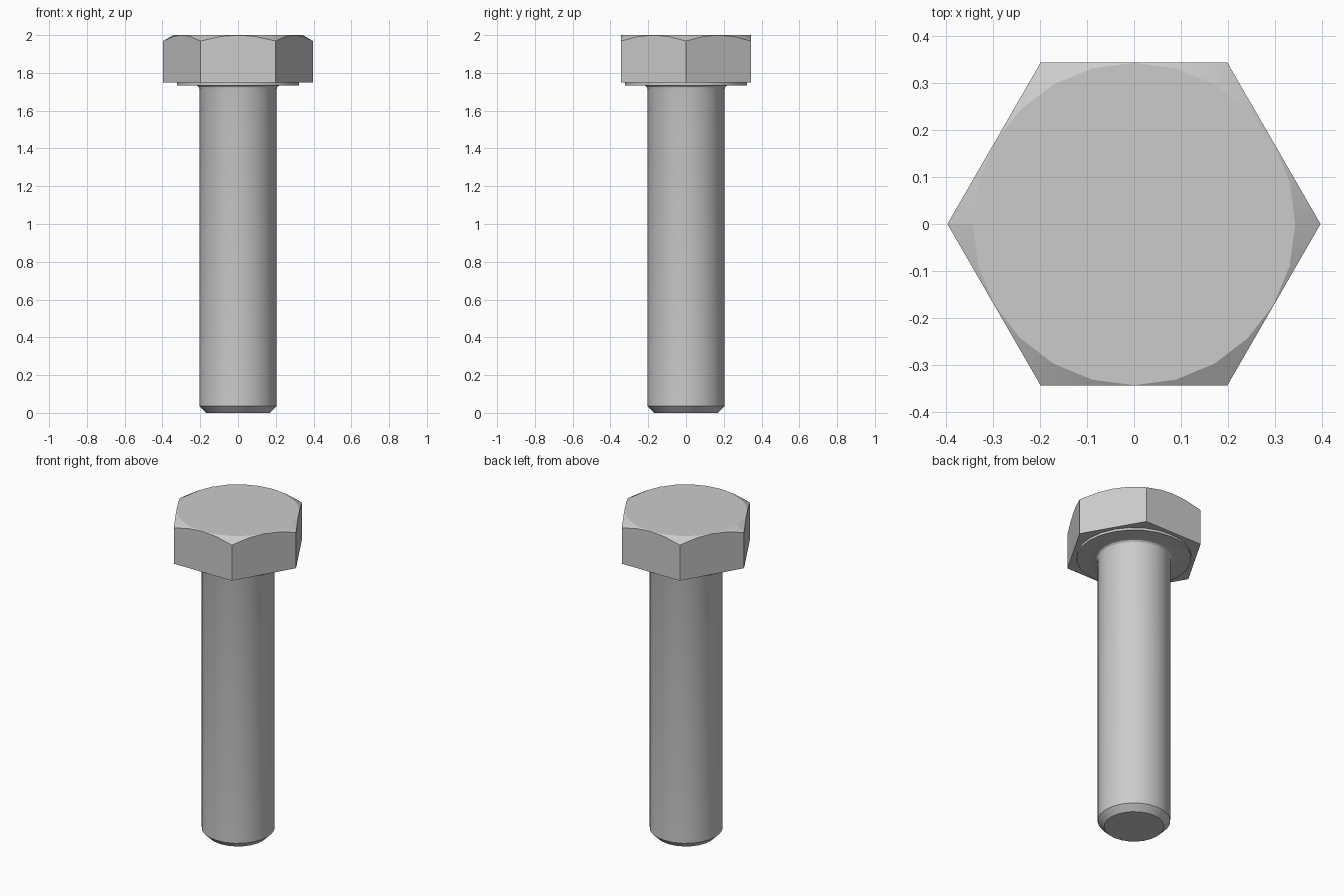
import bpy, bmesh
from math import cos, sin, pi, radians

if "Cube" in bpy.data.objects:
    bpy.data.objects.remove(bpy.data.objects["Cube"])

SEGMENTS = 24


def lathe(name, profile, sides=SEGMENTS):
    """Closed solid of revolution from (radius, z) points listed bottom to top."""
    bm = bmesh.new()
    rings = [[bm.verts.new((r * cos(2 * pi * i / sides), r * sin(2 * pi * i / sides), z))
              for i in range(sides)] for r, z in profile]
    for low, high in zip(rings, rings[1:]):
        for i in range(sides):
            j = (i + 1) % sides
            bm.faces.new((low[i], low[j], high[j], high[i]))
    bm.faces.new(rings[0][::-1])
    bm.faces.new(rings[-1])
    mesh = bpy.data.meshes.new(name)
    bm.to_mesh(mesh)
    bm.free()
    obj = bpy.data.objects.new(name, mesh)
    bpy.context.collection.objects.link(obj)
    return obj


def combine(target, other, operation):
    """Apply a boolean to target and remove the other solid."""
    bpy.context.view_layer.objects.active = target
    mod = target.modifiers.new(operation, 'BOOLEAN')
    mod.operation = operation
    mod.solver = 'EXACT'
    mod.object = other
    bpy.ops.object.modifier_apply(modifier=mod.name)
    bpy.data.objects.remove(other, do_unlink=True)


# Hexagonal head, its top corners trimmed by a 30 degree cone
bolt = lathe("hex_bolt", [(0.397, 1.748), (0.397, 2.1)], sides=6)
cone = lathe("corner_trim", [(0.6, 1.6), (0.6, 1.852), (0.343, 2.0)])
combine(bolt, cone, 'INTERSECT')

# Chamfered shank, under-head fillet and washer face in one profile
fillet = [(0.224 - 0.02 * cos(a), 1.714 + 0.02 * sin(a))
          for a in (radians(d) for d in (0, 30, 60, 90))]
shank = lathe("shank", [(0.168, 0.0), (0.204, 0.036)] + fillet
              + [(0.322, 1.734), (0.322, 1.8)])
combine(bolt, shank, 'UNION')

# Smooth round surfaces, sharp edges
bpy.ops.object.select_all(action='DESELECT')
bolt.select_set(True)
bpy.context.view_layer.objects.active = bolt
bpy.ops.object.shade_smooth_by_angle(angle=radians(20))
